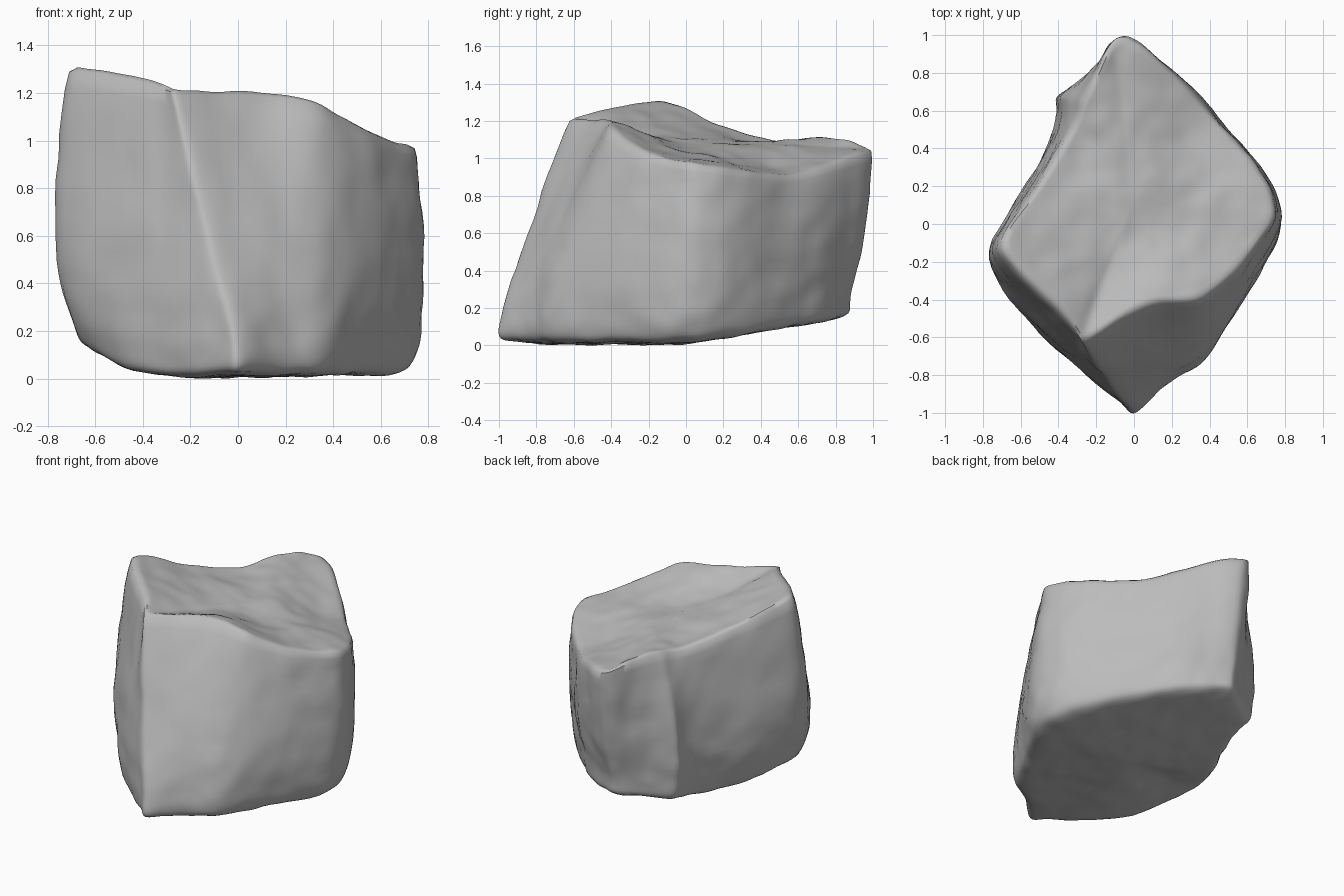
import bpy, bmesh
from mathutils import Vector, noise

if "Cube" in bpy.data.objects:
    bpy.data.objects.remove(bpy.data.objects["Cube"], do_unlink=True)

# Outlines run counter-clockwise from the front ridge
TOP = [(-.24, -.62, 1.2), (.07, -.43, 1.19), (.33, -.41, 1.15), (.55, -.23, 1.03),
       (.73, .01, .97), (.69, .24, .94), (.43, .55, .9), (.2, .8, .97),
       (-.01, .98, 1.03), (-.11, .97, 1.05), (-.18, .84, 1.09), (-.27, .65, 1.1),
       (-.34, .48, 1.08), (-.53, .17, 1.17), (-.71, -.12, 1.29), (-.5, -.36, 1.26),
       (-.32, -.55, 1.22)]
WAIST = [(-.1, -.84), (.13, -.74), (.4, -.58), (.62, -.29), (.765, -.03), (.72, .23),
         (.47, .53), (.25, .78), (0, .95), (-.12, .92), (-.23, .81), (-.4, .68),
         (-.41, .52), (-.56, .22), (-.775, -.19), (-.49, -.55), (-.21, -.79)]
FOOT = [(0, -.985), (.19, -.82), (.37, -.72), (.55, -.44), (.76, -.06), (.7, .22),
        (.45, .52), (.22, .74), (-.02, .88), (-.1, .87), (-.21, .79), (-.39, .66),
        (-.41, .5), (-.54, .2), (-.71, -.2), (-.46, -.62), (-.12, -.9)]
RIDGES = {0: .25, 4: .25, 8: .3, 11: .5, 14: .3}
COUNT = len(TOP)


def base_height(x, y):
    return .022 + max(0, y - .05) * .16 + max(0, -x - .5) * .5


def shrink(ring, centre, factor):
    return [centre.lerp(p, factor) for p in ring]


# Stack of rings from the underside to the middle of the top
top = [Vector(p) for p in TOP]
waist = [Vector((x, y, .6)) for x, y in WAIST]
foot = [Vector((x, y, base_height(x, y) + .15)) for x, y in FOOT]
sole = [Vector((x * .88, y * .96, base_height(x, y))) for x, y in FOOT]
under = Vector((0, -.05, .005))
crown = Vector((0, .12, 1.085))
plateau = shrink(top, crown, .35)
for p in plateau:
    p.z = 1.09 - .19 * p.x - .05 * p.y
rings = [shrink(sole, under, .55), sole, foot, waist, top,
         shrink(top, crown, .7), plateau]

bm = bmesh.new()
rows = [[bm.verts.new(p) for p in ring] for ring in rings]
for low, high in zip(rows, rows[1:]):
    for i in range(COUNT):
        j = (i + 1) % COUNT
        bm.faces.new((low[i], low[j], high[j], high[i]))
for row, centre in ((rows[0][::-1], under), (rows[-1], crown)):
    hub = bm.verts.new(centre)
    for i in range(COUNT):
        bm.faces.new((row[i], row[(i + 1) % COUNT], hub))

# Crisp rim, softer foot and ridged corners
crease = bm.edges.layers.float.new("crease_edge")
for i in range(COUNT):
    for row, value in ((rows[4], .5), (rows[1], .3)):
        bm.edges.get((row[i], row[(i + 1) % COUNT]))[crease] = value
for i, value in RIDGES.items():
    for low, high in zip(rows[1:4], rows[2:5]):
        bm.edges.get((low[i], high[i]))[crease] = value
bmesh.ops.recalc_face_normals(bm, faces=bm.faces[:])
mesh = bpy.data.meshes.new("boulder")
bm.to_mesh(mesh)
bm.free()

boulder = bpy.data.objects.new("boulder", mesh)
bpy.context.collection.objects.link(boulder)
bpy.context.view_layer.objects.active = boulder
boulder.select_set(True)
subdivision = boulder.modifiers.new("rounding", "SUBSURF")
subdivision.levels = 3

# Adjust the cage so that the rounded surface passes through the outlines
targets = [v.co.copy() for v in mesh.vertices]
for step in range(3):
    rounded = boulder.evaluated_get(bpy.context.evaluated_depsgraph_get()).data
    errors = [t - rounded.vertices[i].co for i, t in enumerate(targets)]
    for v, error in zip(mesh.vertices, errors):
        v.co += error * .8
    mesh.update()
    boulder.update_tag()
bpy.ops.object.modifier_apply(modifier="rounding")

# Weathered surface: broad dents, fine chips and upright hollows on the sides
normals = [v.normal.copy() for v in mesh.vertices]
for v, n in zip(mesh.vertices, normals):
    p = v.co.copy()
    side = 1 - abs(n.z)
    offset = noise.noise(p * 4) * .009 + noise.noise(p * 9) * .008
    offset += noise.noise(Vector((p.x * 5, p.y * 5, p.z * 1.2))) * .008 * side
    v.co += n * offset

stone = bpy.data.materials.new("grey stone")
stone.use_nodes = True
colour = (.5, .5, .5, 1)
stone.diffuse_color = colour
stone.node_tree.nodes["Principled BSDF"].inputs["Base Color"].default_value = colour
mesh.materials.append(stone)
bpy.ops.object.shade_smooth_by_angle(angle=.9)
